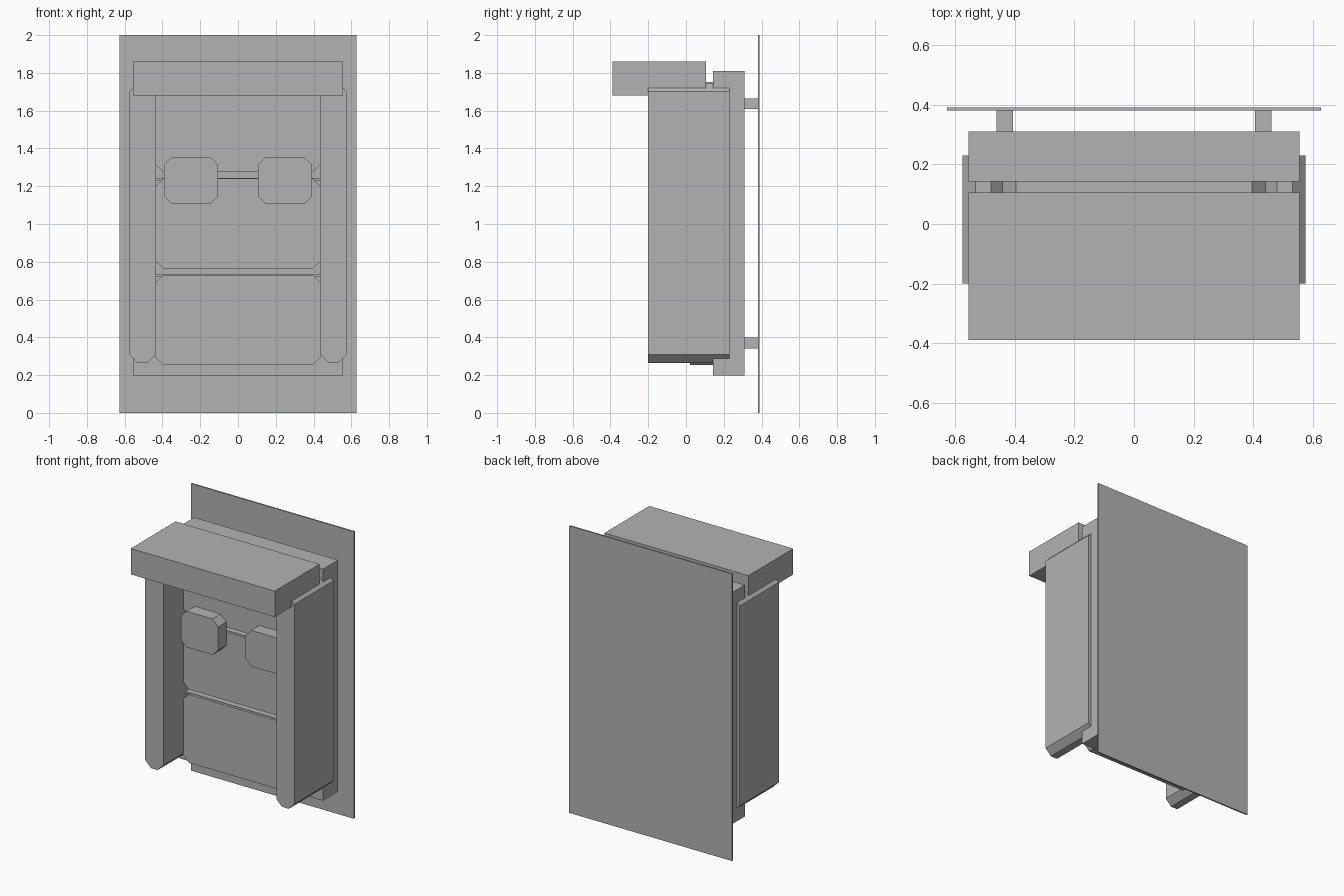
import bpy
import bmesh

# Remove the default cube
if "Cube" in bpy.data.objects:
    bpy.data.objects.remove(bpy.data.objects["Cube"], do_unlink=True)

GREY = (0.45, 0.45, 0.45, 1.0)
grey = bpy.data.materials.new("plain grey")
grey.use_nodes = True
grey.diffuse_color = GREY
grey.node_tree.nodes["Principled BSDF"].inputs["Base Color"].default_value = GREY


def block(name, x, y, z, chamfer=0.0):
    """Box between the given limits; its four edges along y may be chamfered."""
    bm = bmesh.new()
    bmesh.ops.create_cube(bm, size=1)
    for v in bm.verts:
        for axis, (low, high) in enumerate((x, y, z)):
            v.co[axis] = low if v.co[axis] < 0 else high
    if chamfer:
        edges = [e for e in bm.edges
                 if abs(e.verts[0].co.y - e.verts[1].co.y) > 1e-5]
        bmesh.ops.bevel(bm, geom=edges, offset=chamfer, offset_type='OFFSET',
                        segments=1, affect='EDGES')
    bmesh.ops.recalc_face_normals(bm, faces=bm.faces)
    mesh = bpy.data.meshes.new(name)
    bm.to_mesh(mesh)
    bm.free()
    mesh.materials.append(grey)
    obj = bpy.data.objects.new(name, mesh)
    bpy.context.collection.objects.link(obj)
    return obj


def pair(name, x, y, z, chamfer=0.0):
    """The same block on the left (+x) and the right (-x)."""
    block("left_" + name, x, y, z, chamfer)
    block("right_" + name, (-x[1], -x[0]), y, z, chamfer)


CHAMFER = 0.044

# Wall plate, its spacers and the main body
block("wall_plate", (-0.627, 0.627), (0.38, 0.39), (0, 2))
pair("lower_spacer", (0.405, 0.46), (0.31, 0.38), (0.342, 0.4))
pair("upper_spacer", (0.405, 0.46), (0.31, 0.38), (1.61, 1.665))
block("body", (-0.555, 0.555), (0.143, 0.31), (0.197, 1.81))

# Overhanging hood
block("hood", (-0.555, 0.555), (-0.388, 0.105), (1.68, 1.86))

# Chamfered side rails
pair("side_rail", (0.435, 0.575), (-0.2, 0.23), (0.265, 1.745), CHAMFER)

# Three stacked front panels
for i, name in enumerate(("lower", "middle", "upper")):
    base = 0.254 + 0.511 * i
    block(name + "_panel", (-0.44, 0.44), (0.022, 0.143),
          (base, base + 0.476), CHAMFER)
    # Thin shelf in the seam above the panel
    if i < 2:
        block(name + "_shelf", (-0.44, 0.44), (0.04, 0.143),
              (base + 0.466, base + 0.479))

# Two raised pads across the upper seam
pair("pad", (0.105, 0.393), (-0.068, 0.022), (1.105, 1.356), CHAMFER)
